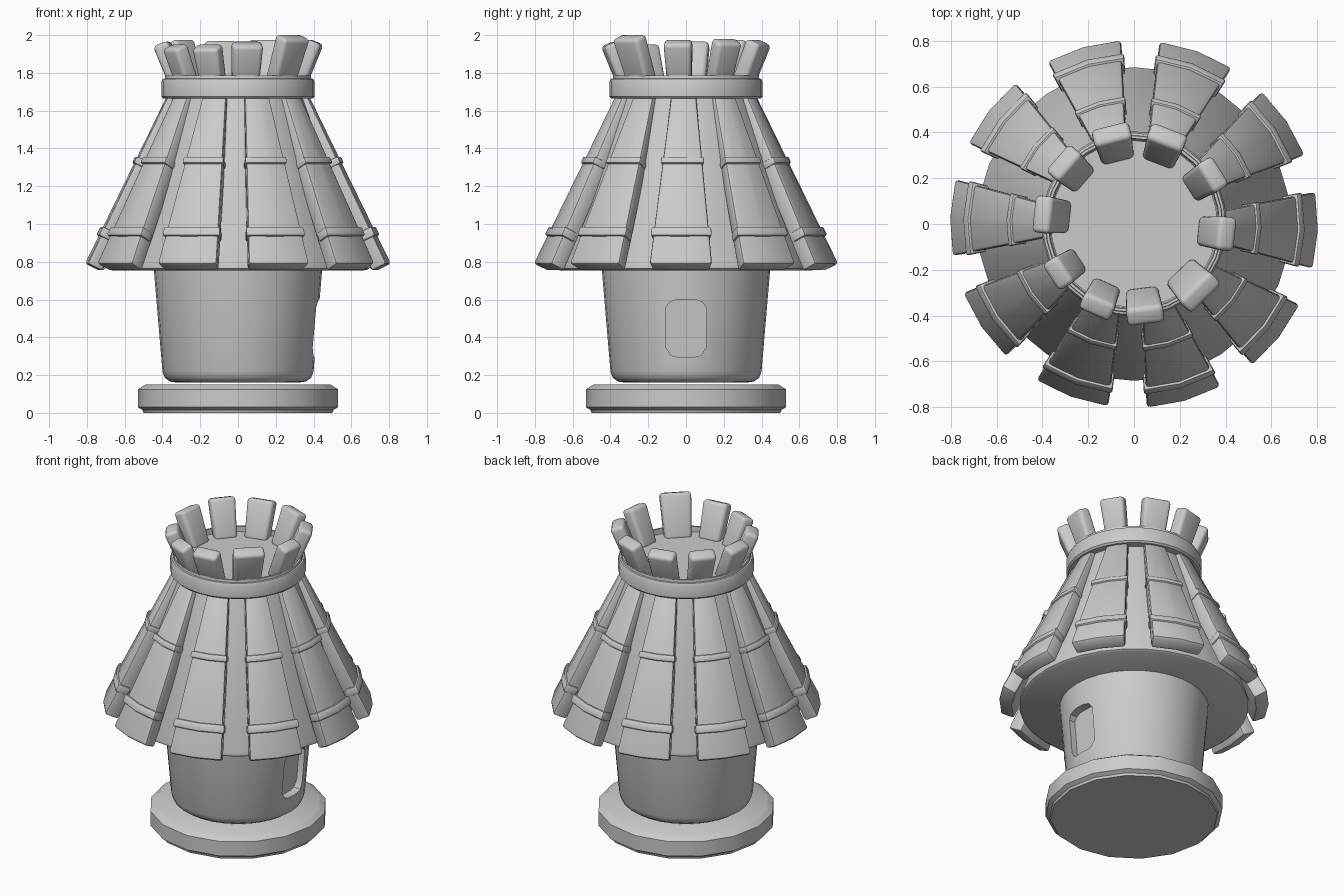
import bpy, bmesh
from math import sin, cos, radians, pi, tau

if "Cube" in bpy.data.objects:
    bpy.data.objects.remove(bpy.data.objects["Cube"])


def make(name, bm, angle=35):
    bmesh.ops.recalc_face_normals(bm, faces=bm.faces)
    me = bpy.data.meshes.new(name)
    bm.to_mesh(me)
    bm.free()
    ob = bpy.data.objects.new(name, me)
    bpy.context.collection.objects.link(ob)
    smooth(ob, angle)
    return ob


def smooth(ob, angle=35):
    bpy.ops.object.select_all(action='DESELECT')
    ob.select_set(True)
    bpy.context.view_layer.objects.active = ob
    bpy.ops.object.shade_smooth_by_angle(angle=radians(angle))


def lathe(name, profile, sides, closed=False, angle=35):
    """Spin (radius, z) points; cap both ends unless the profile is a closed loop."""
    bm = bmesh.new()
    rings = [[bm.verts.new((r * cos(tau * i / sides), r * sin(tau * i / sides), z))
              for i in range(sides)] for r, z in profile]
    pairs = list(zip(rings, rings[1:]))
    if closed:
        pairs.append((rings[-1], rings[0]))
    else:
        bm.faces.new(rings[0])
        bm.faces.new(rings[-1])
    for a, b in pairs:
        for i in range(sides):
            j = (i + 1) % sides
            bm.faces.new((a[i], a[j], b[j], b[i]))
    return make(name, bm, angle)


def bevel(bm, width, segments=2):
    bmesh.ops.recalc_face_normals(bm, faces=bm.faces)
    edges = [e for e in bm.edges if e.calc_face_angle(0) > radians(40)]
    bmesh.ops.bevel(bm, geom=edges, offset=width, segments=segments,
                    profile=0.5, affect='EDGES')


# Base plinth
lathe("base", [(0.50, 0), (0.505, 0.015), (0.53, 0.03), (0.53, 0.125),
               (0.505, 0.14), (0.49, 0.15)], 16)

# Round tower wall with a shallow door niche on the +x side
body = lathe("tower_wall", [(0.32, 0.16), (0.36, 0.166), (0.387, 0.185), (0.40, 0.22),
                            (0.447, 0.775)], 32)
outline = [(-0.08, 0.305), (-0.05, 0.297), (0.05, 0.297), (0.08, 0.305), (0.105, 0.345),
           (0.105, 0.56), (0.085, 0.588), (0.045, 0.60), (-0.045, 0.60),
           (-0.085, 0.588), (-0.105, 0.56), (-0.105, 0.345)]
bm = bmesh.new()
back = [bm.verts.new((0.35 + 0.09 * (z - 0.3), y, z)) for y, z in outline]
front = [bm.verts.new((0.6, y, z)) for y, z in outline]
bm.faces.new(back)
bm.faces.new(front)
for i in range(len(outline)):
    j = (i + 1) % len(outline)
    bm.faces.new((back[i], back[j], front[j], front[i]))
cutter = make("niche_cutter", bm)
cutter.hide_render = True
mod = body.modifiers.new("niche", 'BOOLEAN')
mod.operation = 'DIFFERENCE'
mod.solver = 'EXACT'
mod.object = cutter
bpy.context.view_layer.objects.active = body
bpy.ops.object.modifier_apply(modifier=mod.name)
bpy.data.objects.remove(cutter)
smooth(body)

# Roof cone with flat top, and the collar around it
lathe("roof_cone", [(0.67, 0.755), (0.685, 0.765), (0.685, 0.785), (0.345, 1.68),
                    (0.365, 1.70), (0.365, 1.755)], 32)
lathe("collar", [(0.395, 1.665), (0.405, 1.675), (0.405, 1.755), (0.398, 1.768),
                 (0.388, 1.77), (0.386, 1.786), (0.374, 1.786), (0.37, 1.70),
                 (0.34, 1.665)], 32, closed=True)


def slab(bm, z_low, z_high, lift=0.0, extra=0.0, thick=0.09):
    """Bent board lying on the roof slope, centred on +x."""
    def section(z):
        half = radians(12 - 1.5 * (z - 0.78) / 0.9)
        r = 0.81 - 0.4885 * (z - 0.79)
        half += extra / r
        rows = []
        for depth in (lift, lift - thick):
            rr, zz = r + 0.90 * depth, z + 0.44 * depth
            rows.append([bm.verts.new((rr * cos(a), rr * sin(a), zz))
                         for a in (-half, 0, half)])
        return rows[0] + rows[1][::-1]
    a, b = section(z_low), section(z_high)
    for i in range(6):
        j = (i + 1) % 6
        bm.faces.new((a[i], a[j], b[j], b[i]))
    for s in (a, b):
        bm.faces.new((s[0], s[1], s[4], s[5]))
        bm.faces.new((s[1], s[2], s[3], s[4]))


# Ten roof boards, each with two raised bands
bm = bmesh.new()
slab(bm, 0.79, 1.69)
bevel(bm, 0.016)
board = make("roof_board", bm)
bm = bmesh.new()
slab(bm, 0.935, 0.982, 0.013, 0.012, 0.085)
slab(bm, 1.318, 1.355, 0.011, 0.010, 0.085)
bevel(bm, 0.011)
bands = make("roof_board_bands", bm)
for i in range(10):
    for src in (board, bands):
        ob = src
        if i:
            ob = src.copy()
            bpy.context.collection.objects.link(ob)
        ob.rotation_euler.z = radians(-2 + 36 * i)

# Crown stones: angle, width, top height
stones = [(104, 0.17, 1.97), (69, 0.17, 1.975), (32, 0.15, 1.98), (-6, 0.15, 1.975),
          (-46, 0.19, 2.0), (-83, 0.165, 1.965), (-114, 0.15, 1.95), (-147, 0.14, 1.95),
          (174, 0.165, 1.965), (139, 0.16, 1.975)]
tilt = radians(22)
for i, (ang, width, top) in enumerate(stones):
    length = (top - 1.73 - 0.009) / cos(tilt)
    bm = bmesh.new()
    bmesh.ops.create_cube(bm, size=1)
    for v in bm.verts:
        taper = 1.0 if v.co.z > 0 else 0.85
        v.co = (v.co.x * 0.085, v.co.y * width * taper, (v.co.z + 0.5) * length)
    bevel(bm, 0.022, 3)
    ob = make(f"crown_stone_{i + 1}", bm, 40)
    a = radians(ang)
    ob.rotation_euler = (0, tilt, a)
    ob.location = (0.315 * cos(a), 0.315 * sin(a), 1.73)
